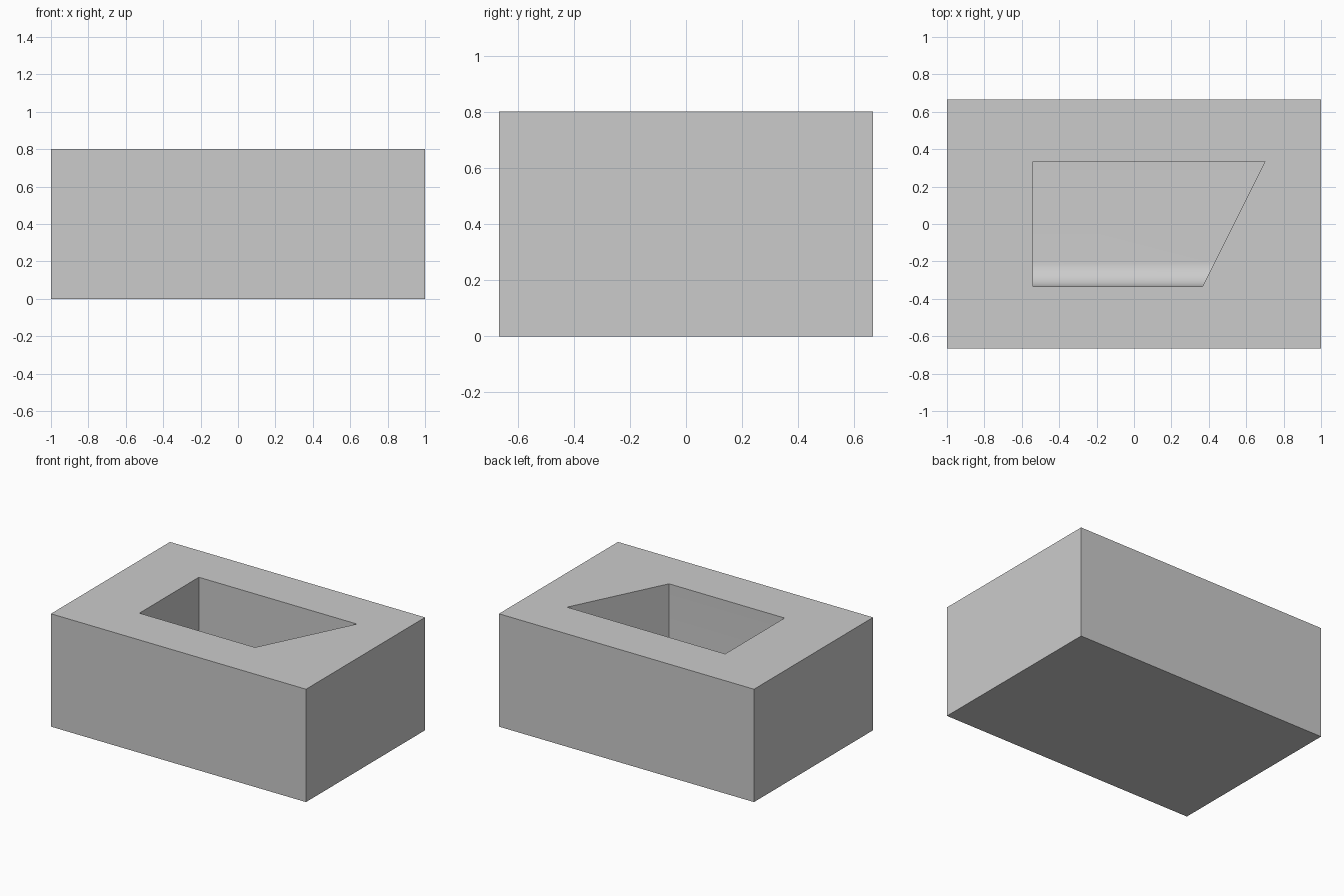
import bpy, math

default = bpy.data.objects.get("Cube")
if default:
    bpy.data.objects.remove(default, do_unlink=True)

WIDTH, DEPTH, HEIGHT = 2.0, 1.333, 0.8
HALF, FLOOR, RADIUS, LEFT = 0.333, 0.22, 0.133, -0.54

grey = bpy.data.materials.new("plain grey")
grey.use_nodes = True
colour = (0.6, 0.6, 0.6, 1)
grey.diffuse_color = colour
grey.node_tree.nodes["Principled BSDF"].inputs["Base Color"].default_value = colour

# Solid block
bpy.ops.mesh.primitive_cube_add(size=1, location=(0, 0, HEIGHT / 2))
block = bpy.context.object
block.name = "block"
block.scale = (WIDTH, DEPTH, HEIGHT)
bpy.ops.object.transform_apply(location=True, scale=True)
block.data.materials.append(grey)

# Pocket profile: rounded where the floor meets the front wall
top = HEIGHT + 0.2
profile = [(HALF, top), (-HALF, top)]
steps = 16
for i in range(steps + 1):
    a = math.pi / 2 * i / steps
    profile.append((-HALF + RADIUS * (1 - math.cos(a)),
                    FLOOR + RADIUS * (1 - math.sin(a))))
profile.append((HALF, FLOOR))

# Sweep the profile from the straight wall to the slanted wall
n = len(profile)
verts = [(LEFT, y, z) for y, z in profile]
verts += [(0.533 + 0.5 * y, y, z) for y, z in profile]
faces = [tuple(range(n)), tuple(reversed(range(n, 2 * n)))]
faces += [(i, i + n, (i + 1) % n + n, (i + 1) % n) for i in range(n)]
mesh = bpy.data.meshes.new("pocket_cutter")
mesh.from_pydata(verts, [], faces)
mesh.materials.append(grey)
cutter = bpy.data.objects.new("pocket_cutter", mesh)
bpy.context.collection.objects.link(cutter)
cutter.hide_render = True

# Consistent outward normals on the cutter
bpy.ops.object.select_all(action="DESELECT")
cutter.select_set(True)
bpy.context.view_layer.objects.active = cutter
bpy.ops.object.mode_set(mode="EDIT")
bpy.ops.mesh.select_all(action="SELECT")
bpy.ops.mesh.normals_make_consistent(inside=False)
bpy.ops.object.mode_set(mode="OBJECT")

# Cut the pocket, then drop the cutter
cutter.select_set(False)
block.select_set(True)
bpy.context.view_layer.objects.active = block
cut = block.modifiers.new("pocket", "BOOLEAN")
cut.operation = "DIFFERENCE"
cut.solver = "EXACT"
cut.object = cutter
bpy.ops.object.modifier_apply(modifier=cut.name)
bpy.data.objects.remove(cutter, do_unlink=True)
bpy.ops.object.shade_smooth_by_angle(angle=math.radians(30))
